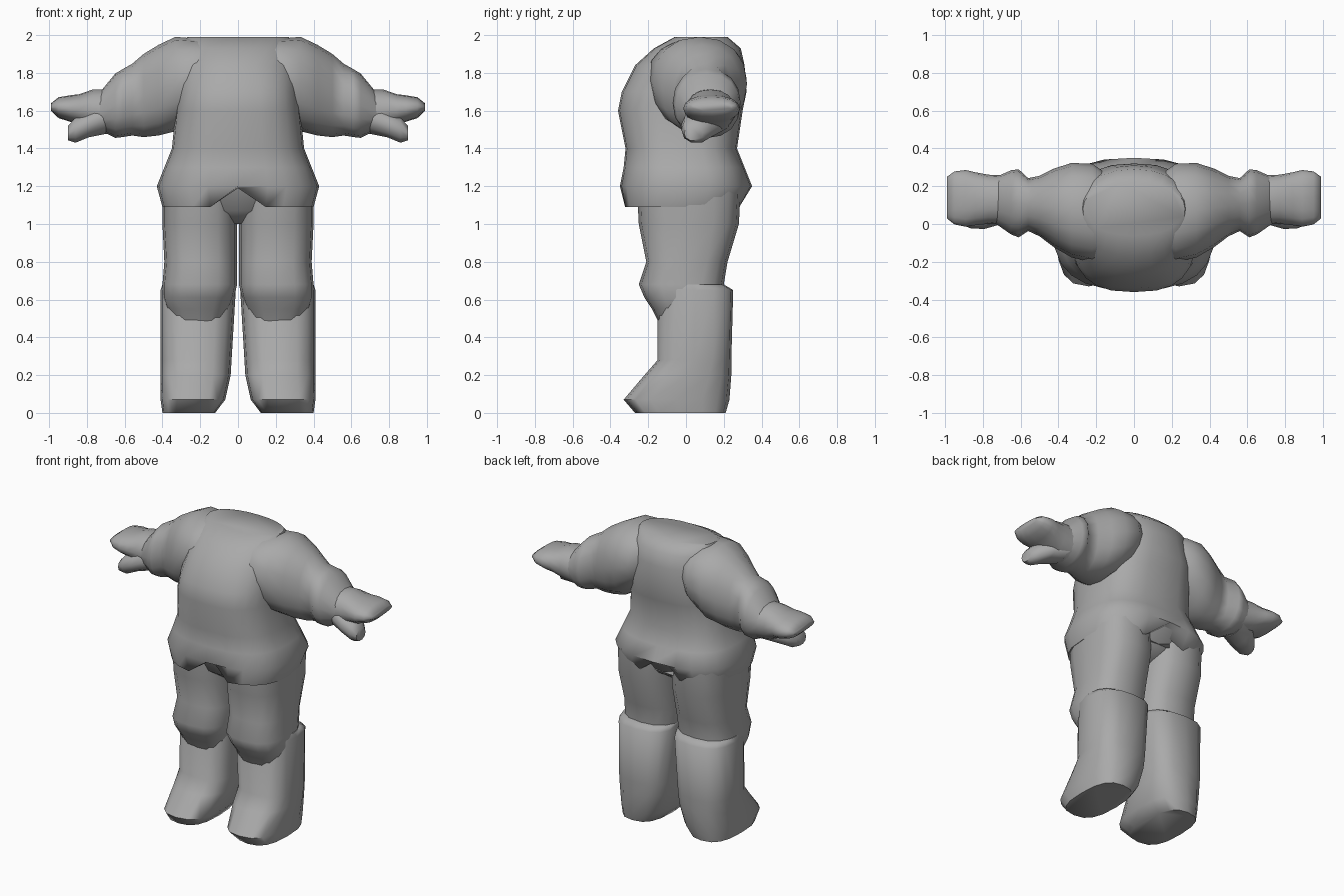
import bpy, bmesh, math
from mathutils import Vector

cube = bpy.data.objects.get("Cube")
if cube:
    bpy.data.objects.remove(cube, do_unlink=True)

grey = bpy.data.materials.new("plain grey")
grey.use_nodes = True
grey.diffuse_color = (0.4, 0.4, 0.4, 1)
grey.node_tree.nodes["Principled BSDF"].inputs["Base Color"].default_value = grey.diffuse_color


def rounded(angle, power):
    """Point on a unit rounded square."""
    c, s = math.cos(angle), math.sin(angle)
    return (math.copysign(abs(c) ** (2 / power), c),
            math.copysign(abs(s) ** (2 / power), s))


def skin(name, loops, mirror):
    """Join loops of points into a closed smooth part."""
    bm = bmesh.new()
    rows = [[bm.verts.new(point) for point in loop] for loop in loops]
    for low, high in zip(rows, rows[1:]):
        for i in range(len(low)):
            bm.faces.new((low[i - 1], low[i], high[i], high[i - 1]))
    bm.faces.new(rows[0])
    bm.faces.new(rows[-1])
    bmesh.ops.recalc_face_normals(bm, faces=bm.faces)
    mesh = bpy.data.meshes.new(name)
    bm.to_mesh(mesh)
    bm.free()
    mesh.materials.append(grey)
    part = bpy.data.objects.new(name, mesh)
    bpy.context.collection.objects.link(part)
    if mirror:
        part.modifiers.new("mirror", "MIRROR").use_mirror_merge = False
    bpy.ops.object.select_all(action="DESELECT")
    part.select_set(True)
    bpy.context.view_layer.objects.active = part
    bpy.ops.object.shade_smooth_by_angle(angle=math.radians(60))


def upright(name, rings, inner=None, sides=16, adjust=None):
    """Stack rings of (height, outer x, front y, back y); inner(height) gives the other side."""
    loops = []
    for height, outer, front, back in rings:
        start = inner(height) if inner else -outer
        middle = Vector(((start + outer) / 2, (front + back) / 2, height))
        # boxy hips and legs, rounder chest
        power = 2.7 if height < 1.75 else 2.2
        loop = []
        for i in range(sides):
            u, v = rounded(math.tau * i / sides, power)
            point = middle + Vector((u * (outer - start) / 2, v * (back - front) / 2, 0))
            if adjust:
                adjust(point)
            loop.append(point)
        loops.append(loop)
    skin(name, loops, mirror=inner is not None)


def sideways(name, base, slope, rings, sides=16):
    """String rings of (x, half depth, half height) along a straight centre line."""
    loops = []
    for x, depth, height in rings:
        middle = Vector((x, base[0] + slope[0] * x, base[1] + slope[1] * x))
        loop = []
        for i in range(sides):
            u, v = rounded(math.tau * i / sides, power=2.2)
            loop.append(middle + Vector((0, u * depth, v * height)))
        loops.append(loop)
    skin(name, loops, mirror=True)


def notch_hem(point):
    # lift the middle of the hem, front and back
    if abs(point.x) < 0.09 and point.z < 1.15:
        point.z += 0.1
        point.y *= 0.85


# jacket from hem to neck
upright("jacket_body", [
    (1.09, 0.4, -0.33, 0.29),
    (1.2, 0.43, -0.35, 0.35),
    (1.3, 0.39, -0.33, 0.31),
    (1.4, 0.35, -0.32, 0.27),
    (1.6, 0.33, -0.36, 0.3),
    (1.7, 0.32, -0.34, 0.32),
    (1.84, 0.32, -0.27, 0.31),
    (1.93, 0.3, -0.17, 0.29),
    (1.99, 0.27, -0.06, 0.22),
], sides=24, adjust=notch_hem)

# seat closing the gap between the legs
upright("seat", [
    (1, 0.1, -0.12, 0.12),
    (1.07, 0.25, -0.22, 0.23),
    (1.2, 0.3, -0.27, 0.3),
])


def trouser_inside(height):
    # tapers under the knee
    return 0.005 + max(0, 0.65 - height) * 0.4


def boot_inside(height):
    # widens apart downward, and more so near the sole
    return 0.01 + (0.68 - height) * 0.06 + max(0, 0.1 - height) * 0.7


# trouser legs with bulging knees
upright("trouser_leg", [
    (0.45, 0.33, -0.13, 0.1),
    (0.55, 0.38, -0.18, 0.17),
    (0.61, 0.4, -0.22, 0.2),
    (0.68, 0.4, -0.25, 0.2),
    (0.8, 0.39, -0.21, 0.22),
    (1, 0.4, -0.25, 0.28),
    (1.2, 0.4, -0.26, 0.29),
], inner=trouser_inside)

# tall boots with forward toes
upright("boot", [
    (0, 0.4, -0.27, 0.21),
    (0.07, 0.41, -0.33, 0.23),
    (0.2, 0.41, -0.22, 0.24),
    (0.28, 0.41, -0.15, 0.24),
    (0.65, 0.41, -0.15, 0.25),
    (0.68, 0.4, -0.13, 0.2),
], inner=boot_inside)

# puffed sleeves with a flared cuff, tapering onto the wrist
sideways("sleeve", base=(0.03, 1.86), slope=(0.13, -0.36), rings=[
    (0.1, 0.19, 0.14),
    (0.22, 0.26, 0.2),
    (0.33, 0.25, 0.25),
    (0.42, 0.21, 0.24),
    (0.5, 0.16, 0.22),
    (0.56, 0.14, 0.19),
    (0.61, 0.18, 0.18),
    (0.65, 0.17, 0.17),
    (0.72, 0.13, 0.11),
    (0.78, 0.11, 0.08),
])

# mitten hands
sideways("hand", base=(0.1, 1.54), slope=(0.04, 0.08), rings=[
    (0.68, 0.13, 0.12),
    (0.77, 0.13, 0.11),
    (0.84, 0.14, 0.08),
    (0.89, 0.15, 0.07),
    (0.95, 0.14, 0.055),
    (0.99, 0.11, 0.02),
])

# thumbs pointing down and out from the palm
sideways("thumb", base=(0.4, 1.85), slope=(-0.4, -0.41), rings=[
    (0.7, 0.12, 0.09),
    (0.79, 0.11, 0.07),
    (0.86, 0.08, 0.07),
    (0.9, 0.05, 0.04),
], sides=10)
